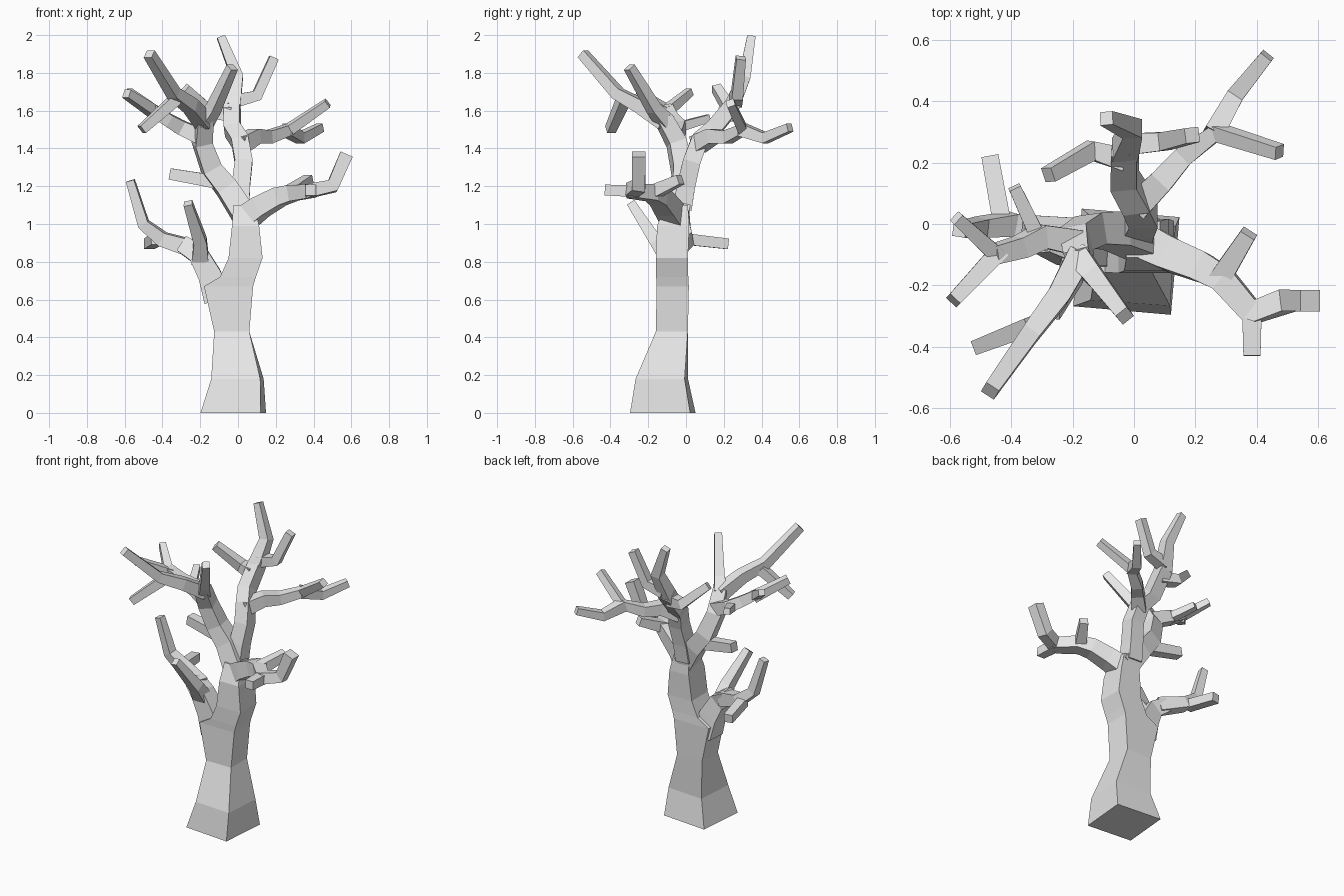
import bpy
import bmesh
import math
from mathutils import Vector, Matrix

cube = bpy.data.objects.get("Cube")
if cube:
    bpy.data.objects.remove(cube, do_unlink=True)

# One pale grey bark colour
bark = bpy.data.materials.new("pale_grey_bark")
bark.use_nodes = True
bark.diffuse_color = (0.8, 0.8, 0.8, 1)
bark.node_tree.nodes["Principled BSDF"].inputs["Base Color"].default_value = bark.diffuse_color


def loft(name, rings):
    """Skin a stack of four-cornered rings and cap both ends."""
    bm = bmesh.new()
    loops = [[bm.verts.new(corner) for corner in ring] for ring in rings]
    for low, high in zip(loops, loops[1:]):
        for i in range(4):
            j = (i + 1) % 4
            bm.faces.new((low[i], low[j], high[j], high[i]))
    bm.faces.new(reversed(loops[0]))
    bm.faces.new(loops[-1])
    bmesh.ops.recalc_face_normals(bm, faces=bm.faces)
    mesh = bpy.data.meshes.new(name)
    bm.to_mesh(mesh)
    bm.free()
    mesh.materials.append(bark)
    obj = bpy.data.objects.new(name, mesh)
    bpy.context.collection.objects.link(obj)
    return obj


def square(centre, side, up, half_side, half_up):
    """Corners of a rectangle spanned by two axes."""
    signs = ((-1, -1), (1, -1), (1, 1), (-1, 1))
    return [centre + side * (a * half_side) + up * (b * half_up) for a, b in signs]


def limb(name, thick, thin, *path):
    """Sweep a tapering square section along a crooked path."""
    points = [Vector(p) for p in path]
    last = len(points) - 1
    steps = [(b - a).normalized() for a, b in zip(points, points[1:])]
    tangents = [steps[0]]
    tangents += [(a + b).normalized() for a, b in zip(steps, steps[1:])]
    tangents.append(steps[-1])
    side = tangents[0].cross(Vector((0, 0, 1)))
    if side.length < 0.6:
        side = Vector((1, 0, 0))
    rings = []
    for index, (point, tangent) in enumerate(zip(points, tangents)):
        # carry the section along without twisting it
        if index:
            side = tangents[index - 1].rotation_difference(tangent) @ side
        side = (side - tangent * side.dot(tangent)).normalized()
        half = thick + (thin - thick) * index / last
        rings.append(square(point, side, tangent.cross(side), half, half))
    return loft(name, rings)


def trunk_ring(x, y, z, half_x, half_y, turn=0):
    spin = Matrix.Rotation(math.radians(turn), 3, "Z")
    return square(Vector((x, y, z)), spin @ Vector((1, 0, 0)),
                  spin @ Vector((0, 1, 0)), half_x, half_y)


# Flared trunk leaning into its main fork
loft("trunk", [
    trunk_ring(-.025, -.123, 0, .16, .16, -5),
    trunk_ring(-.003, -.128, .18, .13, .13, -4),
    trunk_ring(-.033, -.075, .43, .093, .085),
    trunk_ring(-.05, -.07, .67, .13, .085),
    trunk_ring(0, -.073, .72, .095, .085),
    trunk_ring(.04, -.075, .82, .09, .085),
    trunk_ring(.04, -.068, .99, .072, .085),
    trunk_ring(.03, -.05, 1.1, .055, .06),
])

# Low right limb with its three ends
limb("low_right_limb", .07, .045,
     (-.11, -.07, .6), (-.15, -.075, .73), (-.21, -.08, .84), (-.29, -.05, .89))
limb("low_right_bough", .045, .022,
     (-.24, -.06, .87), (-.4, 0, .92), (-.5, -.01, 1), (-.57, -.02, 1.23))
limb("low_right_back_twig", .03, .028, (-.43, 0, .92), (-.47, .22, .895))
limb("low_right_front_twig", .045, .023,
     (-.2, -.09, .81), (-.2, -.16, .91), (-.265, -.29, 1.11))

# Left limb with its three ends
limb("left_limb", .06, .037,
     (.04, -.06, 1.03), (.12, -.1, 1.09), (.22, -.14, 1.145),
     (.29, -.18, 1.165), (.385, -.29, 1.175))
limb("left_tall_twig", .036, .035,
     (.36, -.27, 1.17), (.4, -.285, 1.18), (.5, -.25, 1.2), (.575, -.25, 1.37))
limb("left_front_twig", .032, .028, (.385, -.28, 1.175), (.385, -.43, 1.18))
limb("left_back_twig", .036, .026, (.28, -.18, 1.165), (.375, -.03, 1.235))

# Upper right limb
limb("upper_right_limb", .062, .042,
     (.03, -.05, 1.05), (-.06, -.02, 1.19), (-.14, -.02, 1.29),
     (-.19, -.05, 1.43), (-.18, -.12, 1.56))
limb("upper_right_stub", .035, .03, (-.1, -.02, 1.22), (-.36, 0, 1.265))
limb("upper_right_front_bough", .042, .025,
     (-.18, -.11, 1.54), (-.25, -.24, 1.625), (-.34, -.36, 1.69), (-.47, -.545, 1.9))
limb("upper_right_front_twig", .03, .024, (-.33, -.33, 1.66), (-.51, -.4, 1.5))
limb("upper_right_inner_twig", .04, .023,
     (-.18, -.11, 1.54), (-.13, -.17, 1.61), (-.03, -.3, 1.83))
limb("upper_right_side_bough", .042, .03,
     (-.19, -.06, 1.46), (-.3, -.04, 1.51), (-.37, -.075, 1.55), (-.46, -.1, 1.61))
limb("side_bough_back_twig", .027, .02, (-.45, -.1, 1.6), (-.58, .02, 1.7))
limb("side_bough_front_twig", .03, .023, (-.44, -.09, 1.59), (-.59, -.25, 1.69))
limb("side_bough_stub", .026, .02, (-.31, -.05, 1.51), (-.39, .12, 1.56))

# Upper back limb
limb("upper_back_limb", .05, .042,
     (.01, -.02, 1.08), (.015, 0, 1.2), (.03, .03, 1.33), (.01, .07, 1.44),
     (-.03, .14, 1.5), (-.03, .25, 1.63))
limb("back_tall_bough", .042, .022,
     (-.03, .24, 1.62), (-.005, .31, 1.78), (-.09, .345, 1.99))
limb("back_left_twig", .035, .025, (-.02, .26, 1.65), (.1, .27, 1.68), (.19, .29, 1.88))
limb("back_right_twig", .038, .024,
     (-.03, .21, 1.58), (-.14, .24, 1.59), (-.28, .16, 1.72))
limb("back_left_bough", .045, .022,
     (.01, .06, 1.42), (.09, .14, 1.465), (.16, .22, 1.46), (.27, .3, 1.5), (.475, .235, 1.64))
limb("back_left_outer_twig", .034, .022,
     (.26, .295, 1.5), (.33, .42, 1.455), (.435, .55, 1.51))
